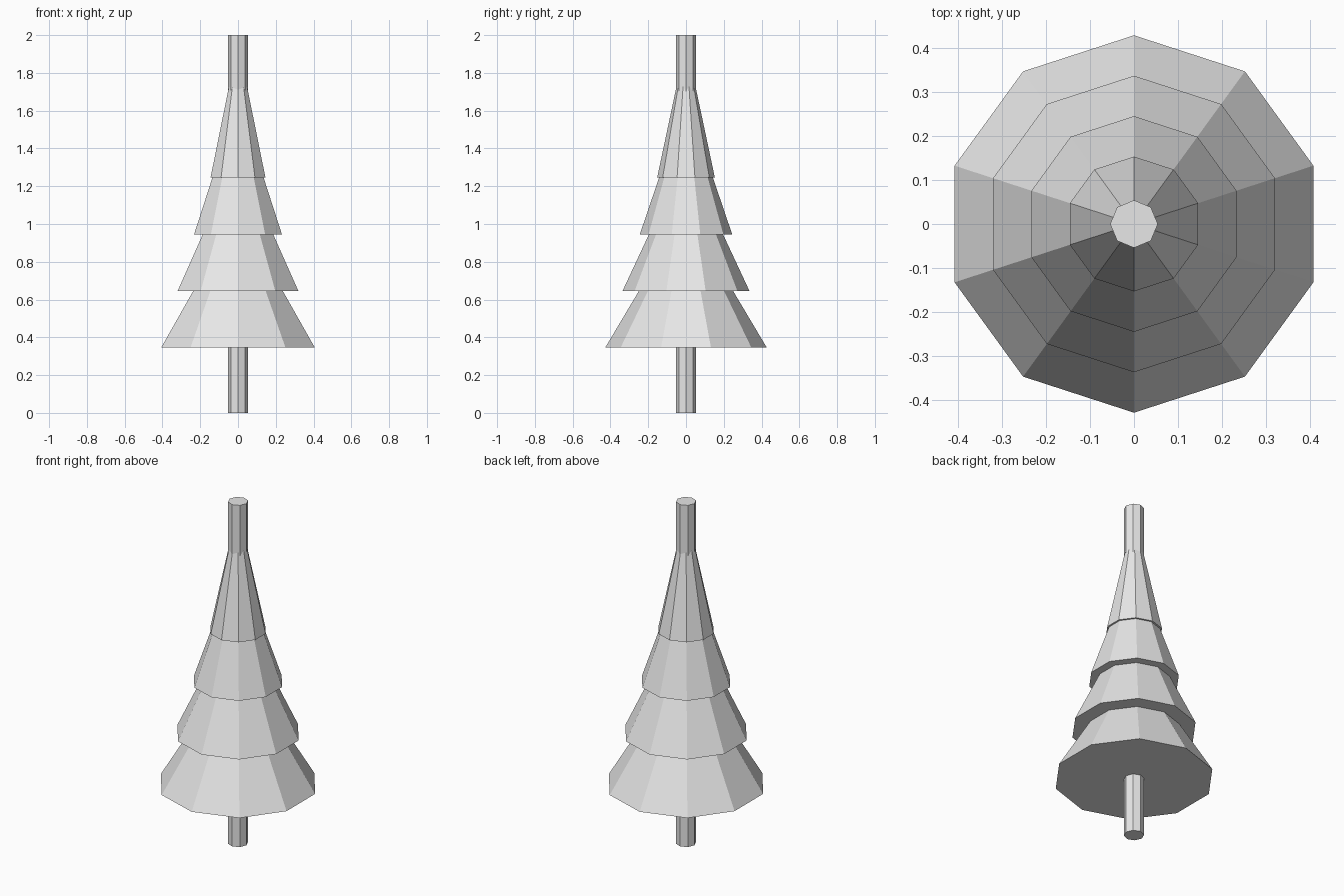
import bpy
import math

cube = bpy.data.objects.get("Cube")
if cube:
    bpy.data.objects.remove(cube, do_unlink=True)

# Single flat colour
grey = bpy.data.materials.new("light_grey")
grey.use_nodes = True
colour = (0.8, 0.8, 0.8, 1)
grey.diffuse_color = colour
grey.node_tree.nodes["Principled BSDF"].inputs["Base Color"].default_value = colour


def add_cone(name, sides, bottom, top, z, height):
    """Faceted, capped cone standing on height z, with one corner on +y."""
    bpy.ops.mesh.primitive_cone_add(
        vertices=sides, radius1=bottom, radius2=top, depth=height,
        location=(0, 0, z + height / 2))
    obj = bpy.context.object
    obj.name = name
    obj.data.materials.append(grey)
    # Turn the mesh so that its first corner points to the back
    corner = max(obj.data.vertices, key=lambda v: v.co.xy.length).co
    turn = math.pi / 2 - math.atan2(corner.y, corner.x)
    obj.rotation_euler.z = turn
    return obj


# Trunk runs from the ground out through the top
add_cone("trunk", 8, 0.054, 0.054, 0, 2)

# Four branch tiers, evenly spaced and shrinking upward
for i in range(4):
    add_cone(f"branch_tier_{i + 1}", 10, 0.428 - 0.0917 * i, 0,
             0.345 + 0.3 * i, 0.72)
